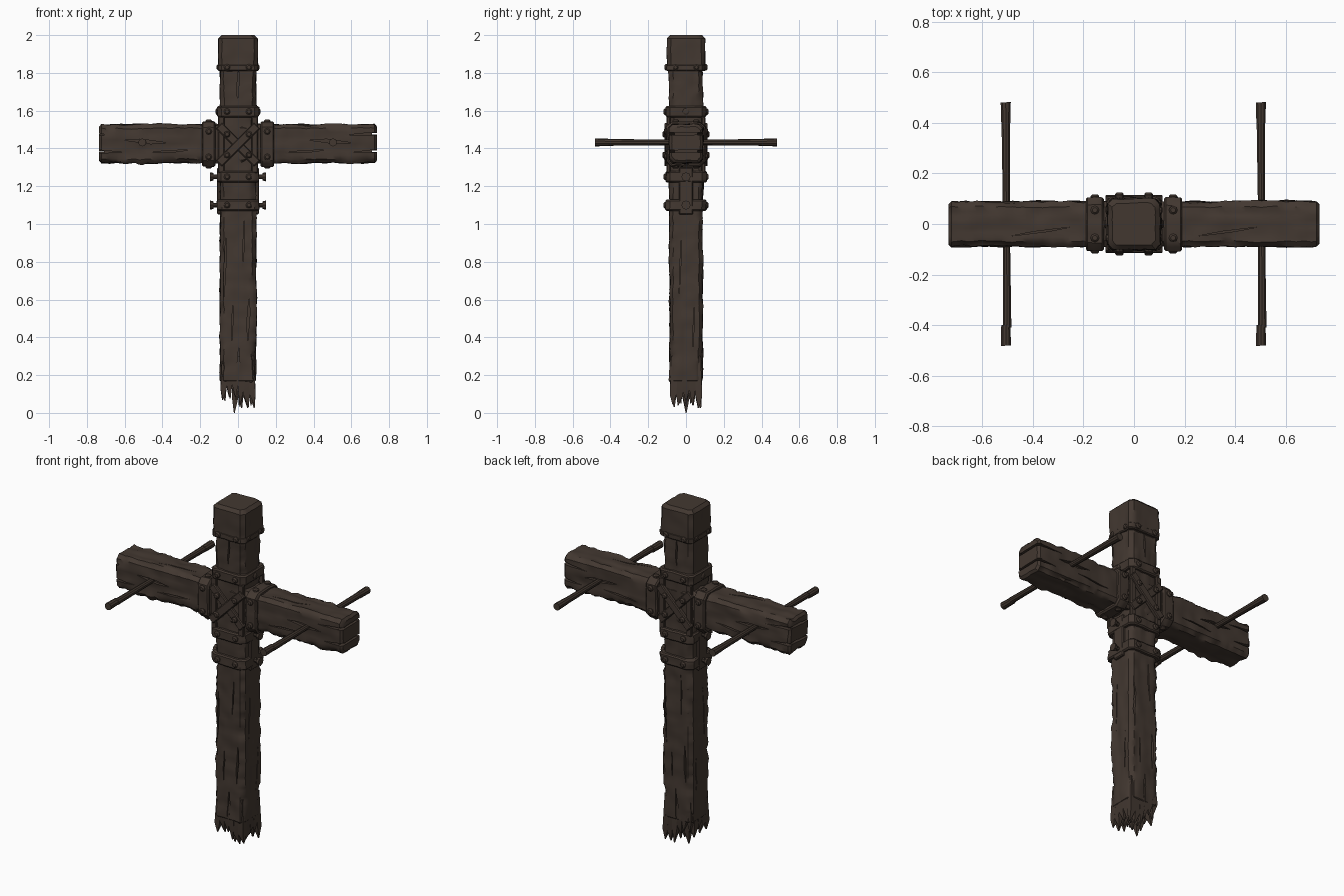
import bpy, bmesh, math, random
from mathutils import Vector, Matrix, noise

if "Cube" in bpy.data.objects:
    bpy.data.objects.remove(bpy.data.objects["Cube"])

random.seed(4)
wood = bpy.data.materials.new("dark brown wood")
wood.diffuse_color = (0.055, 0.039, 0.030, 1)
wood.use_nodes = True
wood.node_tree.nodes["Principled BSDF"].inputs["Base Color"].default_value = wood.diffuse_color


def finish(bm, name, angle=35):
    bmesh.ops.recalc_face_normals(bm, faces=bm.faces)
    me = bpy.data.meshes.new(name)
    bm.to_mesh(me)
    bm.free()
    ob = bpy.data.objects.new(name, me)
    bpy.context.collection.objects.link(ob)
    me.materials.append(wood)
    bpy.ops.object.select_all(action='DESELECT')
    ob.select_set(True)
    bpy.context.view_layer.objects.active = ob
    if angle:
        bpy.ops.object.shade_smooth_by_angle(angle=math.radians(angle))
    return ob


def outline(hu, hv, c, n):
    """Chamfered rectangle with n points on every long side."""
    corners = [(-hu + c, -hv), (hu - c, -hv), (hu, -hv + c), (hu, hv - c),
               (hu - c, hv), (-hu + c, hv), (-hu, hv - c), (-hu, -hv + c)]
    pts = []
    for i, p in enumerate(corners):
        q = corners[(i + 1) % 8]
        k = n if i % 2 == 0 else 2
        pts += [Vector(p).lerp(Vector(q), j / k) for j in range(k)]
    return pts


def beam(name, axis, a, b, hu, hv, centre=(0, 0), c=0.02, amp=0.005, step=0.02, n=8, end=0.012):
    """Worn bar along x or z, with rounded ends and long grain noise."""
    bm = bmesh.new()
    prof = outline(hu, hv, c, n)
    count = max(2, round((b - a - 2 * end) / step))
    ts = [a + end + (b - a - 2 * end) * i / count for i in range(count + 1)]
    rings = [(a, 1 - end / hu)] + [(t, 1) for t in ts] + [(b, 1 - end / hu)]
    loops = []
    for t, s in rings:
        loop = []
        for p in prof:
            q = Vector((p.x * 28, p.y * 28, t * 5 + 3))
            d = noise.noise(q) * amp + noise.noise(Vector((p.x * 14, p.y * 14, t * 18))) * amp * 0.8
            # corners are chipped more than the flats
            if abs(p.x) > hu - c * 1.1 and abs(p.y) > hv - c * 1.1:
                d += noise.noise(Vector((p.x * 9, p.y * 9, t * 30))) * amp
            r = p * s * (1 + d / hu)
            u, v = r.x + centre[0], r.y + centre[1]
            loop.append(bm.verts.new((u, v, t) if axis == 'z' else (t, u, v)))
        loops.append(loop)
    m = len(prof)
    for l0, l1 in zip(loops, loops[1:]):
        for i in range(m):
            j = (i + 1) % m
            bm.faces.new((l0[i], l0[j], l1[j], l1[i]))
    bm.faces.new(loops[0][::-1])
    bm.faces.new(loops[-1])
    return finish(bm, name)


def cut_cracks(ob, cracks):
    """Cut diamond grooves one by one: centre, direction, half length, wall normal, half width, depth."""
    for centre, along, length, out, width, depth in cracks:
        bm = bmesh.new()
        o, d = Vector(out), Vector(along).normalized()
        w, p = o.cross(d), Vector(centre)
        ring = [p - d * length, p - d * length * 0.2 + w * width,
                p + d * length, p + d * length * 0.25 - w * width]
        lo = [bm.verts.new(q - o * depth) for q in ring]
        hi = [bm.verts.new(q + o * 0.03) for q in ring]
        bm.faces.new(lo)
        bm.faces.new(hi)
        for i in range(4):
            j = (i + 1) % 4
            bm.faces.new((lo[i], lo[j], hi[j], hi[i]))
        cutter = finish(bm, ob.name + "_cutter", 0)
        cutter.hide_render = True
        backup, before = ob.data.copy(), len(ob.data.polygons)
        mod = ob.modifiers.new("crack", 'BOOLEAN')
        mod.operation, mod.solver, mod.object = 'DIFFERENCE', 'EXACT', cutter
        bpy.context.view_layer.objects.active = ob
        bpy.ops.object.modifier_move_to_index(modifier="crack", index=0)
        bpy.ops.object.modifier_apply(modifier="crack")
        if len(ob.data.polygons) < before * 0.8:  # skip a failed cut
            ob.data = backup
        bpy.data.objects.remove(cutter)


def rod(bm, p, d, r1, r2, length, seg=8):
    d = Vector(d).normalized()
    m = Matrix.Translation(Vector(p) + d * length / 2) @ d.to_track_quat('Z', 'Y').to_matrix().to_4x4()
    bmesh.ops.create_cone(bm, cap_ends=True, segments=seg, radius1=r1, radius2=r2, depth=length, matrix=m)


def plate(name, centre, size, rot=0):
    bm = bmesh.new()
    m = Matrix.Translation(centre) @ Matrix.Rotation(rot, 4, 'Y') @ Matrix.Diagonal((*size, 1))
    bmesh.ops.create_cube(bm, size=1, matrix=m)
    bmesh.ops.bevel(bm, geom=bm.edges[:], offset=0.005, segments=1, affect='EDGES')
    return finish(bm, name)


# upright post with long cracks on every wall
post = beam("post", 'z', 0.16, 1.90, 0.094, 0.087, amp=0.007)
F, B, R, L = (0, -1, 0), (0, 1, 0), (1, 0, 0), (-1, 0, 0)
cracks = []
for wall, s in ((F, -1), (B, 1)):
    for x, z, h, w in ((0.0, 1.74, 0.09, 0.006), (0.055, 0.50, 0.12, 0.008), (-0.07, 0.76, 0.17, 0.006),
                       (0.03, 0.90, 0.13, 0.004), (-0.03, 0.48, 0.10, 0.004), (0.0, 0.23, 0.12, 0.009)):
        cracks.append(((-s * x, s * 0.087, z), (0.03, 0, 1), h, wall, w, 0.022))
for wall, s in ((R, 1), (L, -1)):
    for y, z, h in ((0.04, 0.45, 0.14), (-0.03, 0.78, 0.16)):
        cracks.append(((s * 0.094, y, z), (0, 0.04, 1), h, wall, 0.003, 0.01))
cut_cracks(post, cracks)

# splintered foot: a bundle of pointed slivers flaring out of the post
bm = bmesh.new()
NX, NY = 6, 5
for i in range(NX):
    for j in range(NY):
        x, y = -0.092 + 0.184 * (i + 0.5) / NX, -0.085 + 0.170 * (j + 0.5) / NY
        hx, hy = 0.184 / NX / 2 + 0.001, 0.170 / NY / 2 + 0.001
        tip = random.uniform(0.06, 0.11)
        if i >= 3:
            tip -= 0.03
        if j == NY - 1 and i > 2:
            tip = 0.025
        if (i, j) in ((2, 2), (3, 2)):
            tip = 0.0 if i == 2 else 0.03
        mid = tip + random.uniform(0.05, 0.09)
        sx, sy = random.uniform(-0.6, 0.6) * hx, random.uniform(-0.6, 0.6) * hy
        rows = []
        for z, k, ox, oy in ((0.30, 1, -x * 0.12, -y * 0.12), (mid, 0.97, 0, 0), (tip, 0.14, sx, sy)):
            rows.append([bm.verts.new((x + ox + a * hx * k, y + oy + b * hy * k, z))
                         for a, b in ((-1, -1), (1, -1), (1, 1), (-1, 1))])
        bm.faces.new(rows[0])
        bm.faces.new(rows[2])
        for r0, r1 in zip(rows, rows[1:]):
            for k in range(4):
                bm.faces.new((r0[k], r0[k - 1], r1[k - 1], r1[k]))
finish(bm, "splintered_foot")

# crossbeam with split ends
cross = beam("crossbeam", 'x', -0.735, 0.735, 0.088, 0.101, (0, 1.425), c=0.02, amp=0.007)
cracks = []
for e in (-1, 1):
    for z in (1.385, 1.478):
        cracks.append(((e * 0.735, 0, z), (0, 1, 0.05), 0.17, (e, 0, 0), 0.008, 0.025))
    for wall, s in ((F, -1), (B, 1)):
        for z, h in ((1.386, 0.13), (1.479, 0.17)):
            cracks.append(((e * 0.742, s * 0.09, z), (1, 0, 0.05 * e), h, wall, 0.008, 0.028))
        cracks.append(((e * 0.49, s * 0.09, 1.437), (1, 0, -0.06), 0.11, wall, 0.011, 0.018))
        cracks.append(((e * 0.36, s * 0.09, 1.385), (1, 0, 0.07), 0.11, wall, 0.005, 0.015))
    cracks.append(((e * 0.37, -0.03, 1.526), (1, 0.15, 0), 0.12, (0, 0, 1), 0.004, 0.012))
cut_cracks(cross, cracks)

# cap and iron bands
beam("top_cap", 'z', 1.805, 2.0, 0.104, 0.1, c=0.02, amp=0.004, end=0.018)
beam("cap_rim", 'z', 1.81, 1.845, 0.106, 0.102, c=0.02, amp=0.005, step=0.01, end=0.005)
for k, z in enumerate((1.10, 1.25, 1.595)):
    beam(f"post_band_{k}", 'z', z - 0.03, z + 0.03, 0.110, 0.107, c=0.022, amp=0.004, step=0.012, end=0.007)
for side, x in (("left", -0.155), ("right", 0.155)):
    beam(f"cross_band_{side}", 'x', x - 0.036, x + 0.036, 0.105, 0.118, (0, 1.423), c=0.03,
         amp=0.004, step=0.012, end=0.007)

# diagonal straps front and back, side straps linking the lower bands
for side, s in (("front", -1), ("back", 1)):
    plate(f"{side}_strap_under", (0, s * 0.097, 1.42), (0.285, 0.022, 0.046), math.radians(45))
    plate(f"{side}_strap_over", (0, s * 0.102, 1.42), (0.285, 0.026, 0.046), math.radians(-45))
    for e in (-1, 1):
        plate(f"{side}_upright_strip_{(e + 1) // 2}", (e * 0.088, s * 0.092, 1.42), (0.034, 0.02, 0.30))
for side, s in (("left", -1), ("right", 1)):
    plate(f"{side}_link_strap", (s * 0.1, 0, 1.175), (0.02, 0.075, 0.25))

# rivets and side studs
bm = bmesh.new()


def rivet(p, d, r=0.017, h=0.014):
    rod(bm, p, d, r, r, h * 0.6)
    rod(bm, Vector(p) + Vector(d) * h * 0.6, d, r, r * 0.6, h * 0.5)


for s in (-1, 1):
    for e in (-1, 1):
        for z in (1.10, 1.25, 1.595, 1.83):
            rivet((e * 0.058, s * (0.098 if z > 1.8 else 0.104), z), (0, s, 0))
        for z in (1.365, 1.475):
            rivet((e * 0.058, s * 0.110, z), (0, s, 0))
        for z in (1.355, 1.49):
            rivet((e * 0.155, s * 0.102, z), (0, s, 0))
        for z, d in ((1.538, 1), (1.308, -1)):
            rivet((e * 0.155, s * 0.055, z), (0, 0, d))
        rivet((e * 0.102, s * 0.055, 1.83), (e, 0, 0), 0.015, 0.01)
    rivet((s * 0.107, 0, 1.595), (s, 0, 0), 0.018, 0.01)
    for z in (1.10, 1.25):
        rod(bm, (s * 0.10, 0, z), (s, 0, 0), 0.012, 0.012, 0.035)
        rod(bm, (s * 0.13, 0, z), (s, 0, 0), 0.02, 0.024, 0.018)
finish(bm, "rivets")

# long pegs through the crossbeam, thicker towards the ends
for side, x in (("left", -0.505), ("right", 0.505)):
    bm = bmesh.new()
    for s in (-1, 1):
        rod(bm, (x, 0, 1.432), (-s * 0.006, s, 0), 0.014, 0.018, 0.41, 10)
        rod(bm, (x - 0.0024, s * 0.40, 1.432), (-s * 0.006, s, 0), 0.019, 0.021, 0.082, 10)
    finish(bm, f"{side}_peg")
